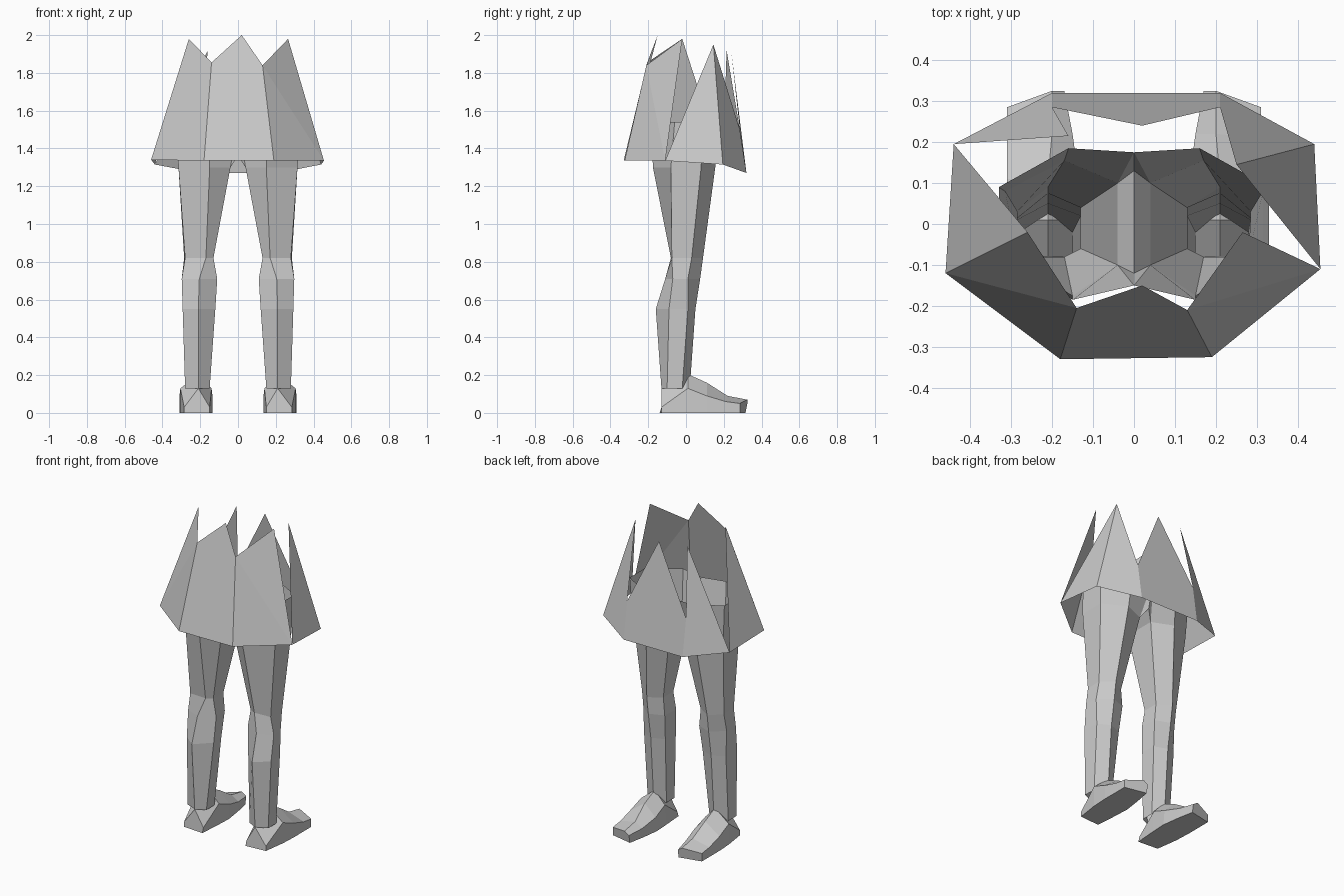
import bpy, bmesh

cube = bpy.data.objects.get("Cube")
if cube:
    bpy.data.objects.remove(cube, do_unlink=True)

grey = bpy.data.materials.new("plain_grey")
grey.use_nodes = True
colour = (0.6, 0.6, 0.6, 1)
grey.diffuse_color = colour
grey.node_tree.nodes["Principled BSDF"].inputs["Base Color"].default_value = colour


def finish(name, bm, mirrored=False):
    """Turn a bmesh into a flat-shaded object, optionally mirrored across x."""
    bmesh.ops.recalc_face_normals(bm, faces=bm.faces)
    mesh = bpy.data.meshes.new(name)
    bm.to_mesh(mesh)
    bm.free()
    mesh.materials.append(grey)
    obj = bpy.data.objects.new(name, mesh)
    bpy.context.collection.objects.link(obj)
    if mirrored:
        mod = obj.modifiers.new("mirror", 'MIRROR')
        mod.use_clip = True
    return obj


def loft(bm, rings):
    """Join rings of equal point count with quads."""
    loops = [[bm.verts.new(p) for p in ring] for ring in rings]
    for a, b in zip(loops, loops[1:]):
        for i in range(len(a)):
            j = (i + 1) % len(a)
            bm.faces.new((a[i], a[j], b[j], b[i]))
    return loops


# Torn skirt: hem corners, then the torn points above them
hem = [(-0.46, -0.12, 1.34), (-0.18, -0.33, 1.335), (0.19, -0.325, 1.335),
       (0.455, -0.11, 1.335), (0.44, 0.195, 1.315), (0.21, 0.32, 1.27),
       (-0.2, 0.32, 1.27), (-0.44, 0.195, 1.315)]
left_peak, right_peak = (-0.26, -0.02, 1.98), (0.265, -0.02, 1.98)
left_dip, right_dip = (-0.14, -0.205, 1.855), (0.13, -0.21, 1.84)
front_peak, back_peak = (0.02, -0.15, 2.0), (0.02, 0.24, 1.91)
side_shard, back_shard = (0.25, 0.145, 1.95), (-0.16, 0.215, 1.92)
right_notch, left_notch = (0.21, 0.285, 1.5), (-0.2, 0.285, 1.5)
panels = [
    (hem[7], hem[0], left_peak),
    (hem[0], hem[1], left_dip), (hem[0], left_dip, left_peak),
    (hem[1], hem[2], right_dip, front_peak, left_dip),
    (hem[2], hem[3], right_dip), (hem[3], right_peak, right_dip),
    (hem[3], hem[4], side_shard),
    (hem[4], hem[5], right_notch, side_shard),
    (hem[5], hem[6], left_notch, back_peak, right_notch),
    (hem[6], hem[7], back_shard, left_notch),
]
bm = bmesh.new()
corner = {}
for panel in panels:
    for p in panel:
        if p not in corner:
            corner[p] = bm.verts.new(p)
    bm.faces.new([corner[p] for p in panel])
finish("torn_skirt", bm)

# Hollow legs: six-sided rings from the ankle up to the thigh
leg_rings = [
    (0.13, [(0.15, -0.1), (0.21, -0.13), (0.28, -0.1), (0.28, -0.02), (0.21, 0.02), (0.15, -0.02)]),
    (0.55, [(0.12, -0.07), (0.21, -0.16), (0.293, -0.09), (0.285, 0.01), (0.21, 0.05), (0.13, 0.02)]),
    (0.71, [(0.11, -0.06), (0.205, -0.11), (0.298, -0.07), (0.29, 0.01), (0.21, 0.075), (0.12, 0.04)]),
    (0.82, [(0.13, -0.06), (0.17, -0.08), (0.28, -0.075), (0.285, 0.03), (0.21, 0.09), (0.13, 0.04)]),
    (1.3, [(0.04, -0.1), (0.15, -0.175), (0.315, -0.08), (0.315, 0.08), (0.17, 0.155), (0.04, 0.1)]),
]
bm = bmesh.new()
loops = loft(bm, [[(x, y, z) for x, y in ring] for z, ring in leg_rings])
thigh = loops[-1]

# Open waist above the thighs, joined by a strip at the crotch
waist = [bm.verts.new((x, y, 1.54)) for x, y in
         [(0, -0.15), (0.15, -0.185), (0.33, -0.06), (0.33, 0.09), (0.16, 0.185), (0, 0.175)]]
for i in range(5):
    bm.faces.new((thigh[i], thigh[i + 1], waist[i + 1], waist[i]))
crotch_back = bm.verts.new((0, -0.12, 1.36))
crotch_front = bm.verts.new((0, 0.13, 1.36))
bm.faces.new((thigh[0], waist[0], crotch_back))
bm.faces.new((thigh[5], crotch_front, waist[5]))
bm.faces.new((thigh[0], crotch_back, crotch_front, thigh[5]))
finish("legs", bm, mirrored=True)

# Feet: sections from heel to toe with a ridge on top and a skewed tip
# y, inner x, outer x, side height, ridge x, ridge height, outer setback
sections = [
    (-0.13, 0.15, 0.285, 0.03, 0.21, 0.13, 0),
    (0.01, 0.14, 0.305, 0.13, 0.21, 0.205, 0),
    (0.11, 0.135, 0.31, 0.09, 0.21, 0.16, 0),
    (0.22, 0.15, 0.31, 0.06, 0.2, 0.09, 0.01),
    (0.325, 0.17, 0.31, 0.05, 0.2, 0.07, 0.04),
]
bm = bmesh.new()
loops = loft(bm, [
    [(xi, y - 0.01, 0), (xo, y - back, 0), (xo, y - back, side), (xr, y, top), (xi, y, side)]
    for y, xi, xo, side, xr, top, back in sections])
bm.faces.new(loops[0])
bm.faces.new(loops[-1])
finish("feet", bm, mirrored=True)
